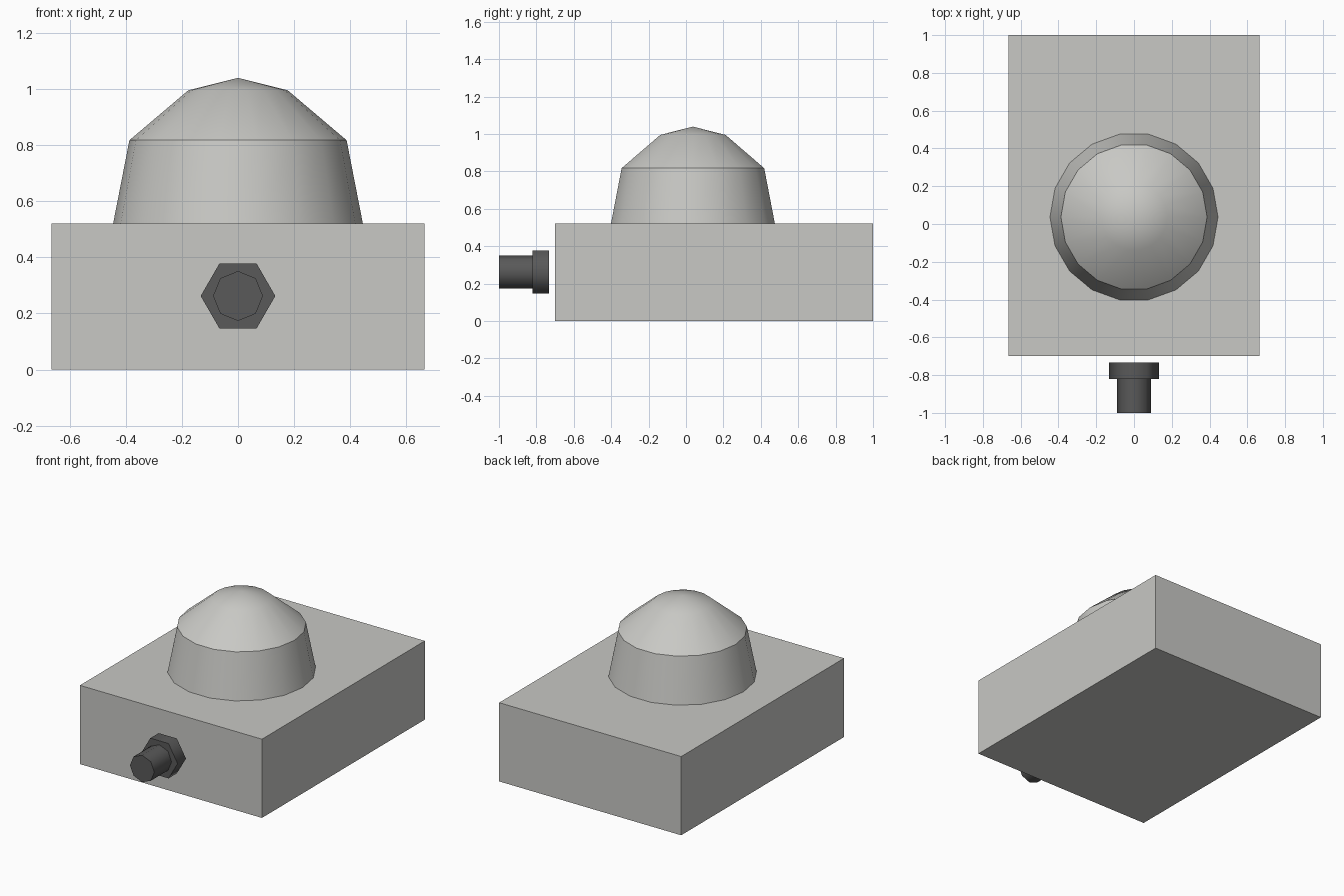
import bpy, bmesh, math
from mathutils import Matrix

if "Cube" in bpy.data.objects:
    bpy.data.objects.remove(bpy.data.objects["Cube"])


def material(name, rgb):
    m = bpy.data.materials.new(name)
    m.diffuse_color = (*rgb, 1.0)
    m.use_nodes = True
    m.node_tree.nodes["Principled BSDF"].inputs["Base Color"].default_value = m.diffuse_color
    return m


LIGHT = material("light grey", (0.58, 0.58, 0.555))
DARK = material("dark grey", (0.10, 0.10, 0.10))


def finish(name, bm, mat, smooth_angle=None):
    """Turn a bmesh into a named object, optionally smooth below an angle."""
    bmesh.ops.recalc_face_normals(bm, faces=bm.faces[:])
    mesh = bpy.data.meshes.new(name)
    bm.to_mesh(mesh)
    bm.free()
    mesh.materials.append(mat)
    obj = bpy.data.objects.new(name, mesh)
    bpy.context.collection.objects.link(obj)
    if smooth_angle:
        bpy.ops.object.select_all(action='DESELECT')
        obj.select_set(True)
        bpy.context.view_layer.objects.active = obj
        bpy.ops.object.shade_smooth_by_angle(angle=math.radians(smooth_angle))
    return obj


def prism_along_y(name, sides, radius, y0, y1, z, mat):
    """Regular prism lying along y, with corners on the x axis."""
    bm = bmesh.new()
    bmesh.ops.create_cone(bm, cap_ends=True, segments=sides, radius1=radius,
                          radius2=radius, depth=y1 - y0)
    turn = Matrix.Rotation(math.radians(90), 4, 'X')
    # the cone tool starts with a corner on y, so spin it a quarter turn first
    spin = Matrix.Rotation(math.radians(90), 4, 'Z')
    move = Matrix.Translation((0, (y0 + y1) / 2, z))
    bm.transform(move @ turn @ spin)
    return finish(name, bm, mat, 65)


# Box body
bm = bmesh.new()
bmesh.ops.create_cube(bm, size=1)
bm.transform(Matrix.Translation((0, 0.15, 0.26)) @ Matrix.Diagonal((1.33, 1.70, 0.52, 1)))
finish("box_body", bm, LIGHT)

# Dome: 18-sided profile of revolution with a shallow pointed top
SIDES, CY = 18, 0.037
bm = bmesh.new()
rings = []
for r, z in [(0.445, 0.52), (0.387, 0.817), (0.177, 0.995)]:
    angles = [2 * math.pi * i / SIDES for i in range(SIDES)]
    rings.append([bm.verts.new((r * math.cos(a), CY + r * math.sin(a), z)) for a in angles])
apex = bm.verts.new((0, CY, 1.039))
for i in range(SIDES):
    j = (i + 1) % SIDES
    for low, high in zip(rings, rings[1:]):
        bm.faces.new((low[i], low[j], high[j], high[i]))
    bm.faces.new((rings[-1][i], rings[-1][j], apex))
finish("dome", bm, LIGHT, 30)

# Cable fitting in front of the box: hexagonal nut and octagonal stub
prism_along_y("hex_nut", 6, 0.133, -0.82, -0.733, 0.262, DARK)
prism_along_y("connector_stub", 8, 0.089, -1.0, -0.82, 0.262, DARK)
